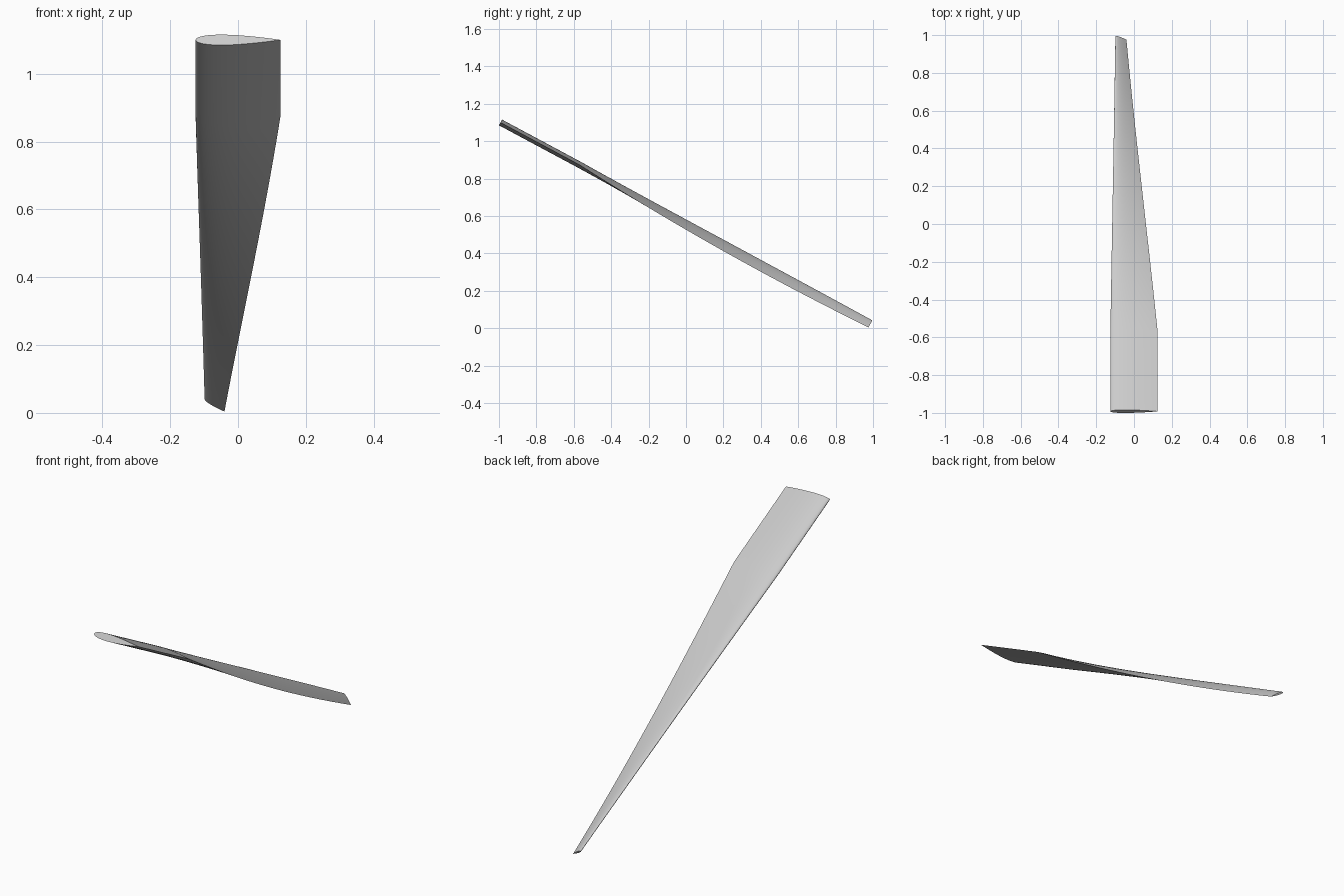
import bpy, bmesh, math
from mathutils import Vector

cube = bpy.data.objects.get("Cube")
if cube:
    bpy.data.objects.remove(cube)

ROOT_CHORD, TIP_CHORD = 0.25, 0.072
THICKNESS = 0.14              # share of the chord
TWIST = math.radians(36)
PIVOT = 0.14                  # twist axis, share of the chord
BREAK = 0.213                 # where taper and twist begin
STATIONS, SIDE = 28, 20

root = Vector((-0.09, -0.992, 1.1))
tip = Vector((-0.09, 0.993, 0.036))
axis = (tip - root).normalized()
across = Vector((1, 0, 0))
normal = across.cross(axis)


def half_thickness(u):
    """Symmetric aerofoil with a closed trailing edge."""
    return 5 * THICKNESS * (0.2969 * math.sqrt(u) - 0.126 * u - 0.3516 * u**2
                            + 0.2843 * u**3 - 0.1036 * u**4)


# Aerofoil outline, trailing edge over the top to the nose and back below
outline = []
for i in range(2 * SIDE):
    a = math.pi * i / SIDE
    u = (1 + math.cos(a)) / 2
    outline.append((u - PIVOT, half_thickness(u) * (1 if i <= SIDE else -1)))

# Loft the twisted, tapering sections along the axis
bm = bmesh.new()
rings = []
for t in [0] + [BREAK + (1 - BREAK) * k / STATIONS for k in range(STATIONS + 1)]:
    s = max(0, (t - BREAK) / (1 - BREAK))
    chord = ROOT_CHORD + (TIP_CHORD - ROOT_CHORD) * s
    c, d = math.cos(TWIST * s), math.sin(TWIST * s)
    centre = root.lerp(tip, t)
    rings.append([bm.verts.new(centre + chord * (across * (p * c + q * d)
                                                 + normal * (q * c - p * d)))
                  for p, q in outline])
n = len(outline)
for a, b in zip(rings, rings[1:]):
    for i in range(n):
        j = (i + 1) % n
        bm.faces.new((a[i], a[j], b[j], b[i]))
# End caps
bm.faces.new(rings[0])
bm.faces.new(rings[-1])
bmesh.ops.recalc_face_normals(bm, faces=bm.faces)

mesh = bpy.data.meshes.new("rotor_blade")
bm.to_mesh(mesh)
bm.free()
blade = bpy.data.objects.new("rotor_blade", mesh)
bpy.context.collection.objects.link(blade)

# Plain light grey
grey = bpy.data.materials.new("light_grey")
grey.use_nodes = True
colour = (0.6, 0.6, 0.6, 1)
grey.diffuse_color = colour
grey.node_tree.nodes["Principled BSDF"].inputs["Base Color"].default_value = colour
mesh.materials.append(grey)

bpy.ops.object.select_all(action="DESELECT")
blade.select_set(True)
bpy.context.view_layer.objects.active = blade
bpy.ops.object.shade_smooth_by_angle(angle=math.radians(35))
